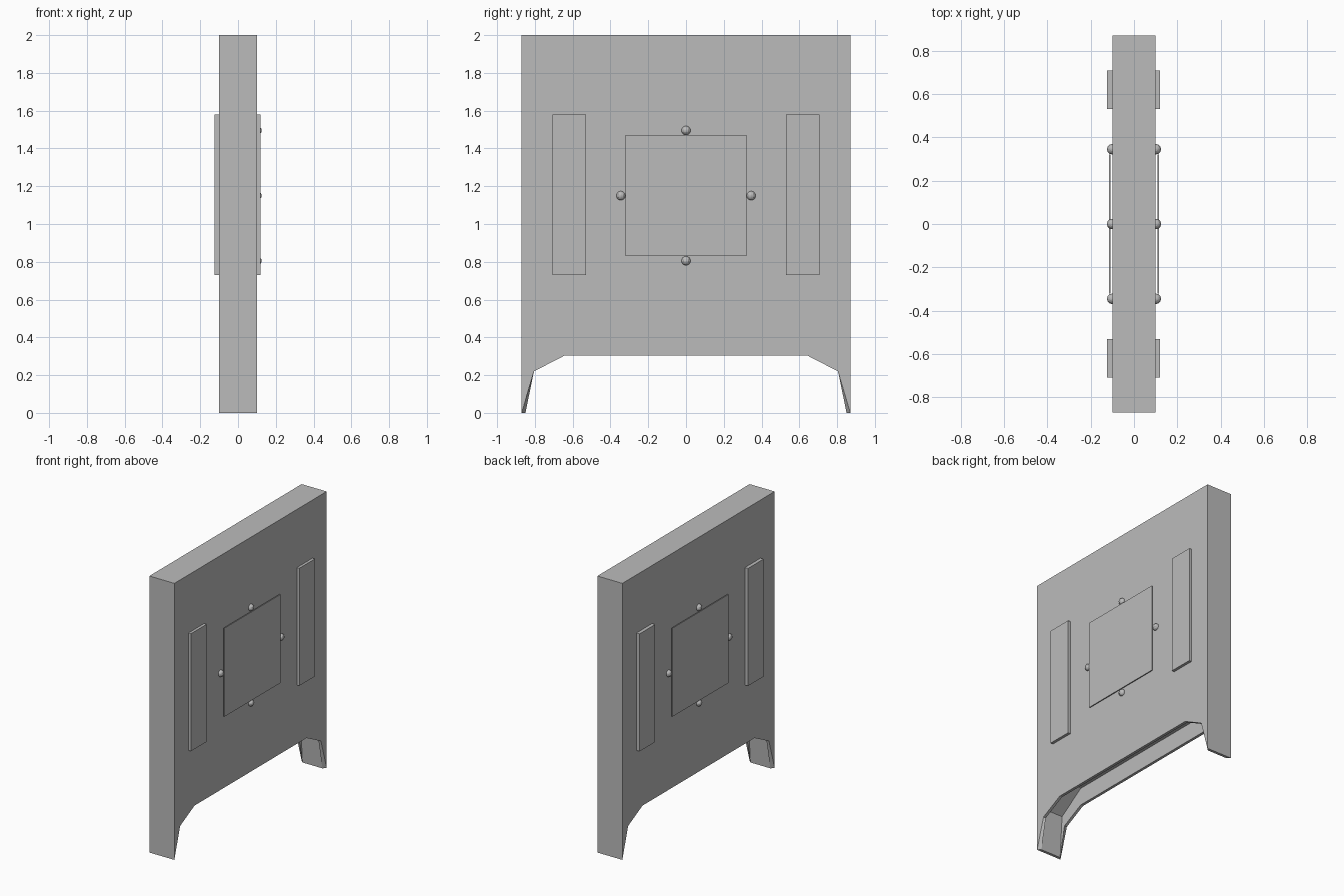
import bpy, bmesh
from mathutils import Vector

cube = bpy.data.objects.get("Cube")
if cube:
    bpy.data.objects.remove(cube, do_unlink=True)

grey = bpy.data.materials.new("plain grey")
grey.use_nodes = True
grey.diffuse_color = (0.5, 0.5, 0.5, 1)
grey.node_tree.nodes["Principled BSDF"].inputs["Base Color"].default_value = (0.5, 0.5, 0.5, 1)


def finish(name, bm):
    bmesh.ops.recalc_face_normals(bm, faces=bm.faces[:])
    mesh = bpy.data.meshes.new(name)
    bm.to_mesh(mesh)
    bm.free()
    mesh.materials.append(grey)
    obj = bpy.data.objects.new(name, mesh)
    bpy.context.collection.objects.link(obj)
    return obj


def box(name, low, high):
    low, high = Vector(low), Vector(high)
    bm = bmesh.new()
    bmesh.ops.create_cube(bm, size=1)
    for v in bm.verts:
        v.co = (low + high) / 2 + v.co * (high - low)
    return finish(name, bm)


def stud(name, location):
    bm = bmesh.new()
    bmesh.ops.create_uvsphere(bm, u_segments=12, v_segments=8, radius=0.024)
    bmesh.ops.translate(bm, verts=bm.verts[:], vec=location)
    return finish(name, bm)


def slab():
    """Thick upright slab with an arched foot and a channel up its underside."""
    bm = bmesh.new()

    def arch(x, half):
        points = half + [(-y, z) for y, z in reversed(half)]
        return [bm.verts.new((x, y, z)) for y, z in points]

    edge = [(0.87, 0), (0.805, 0.22), (0.64, 0.305)]
    lip = [(0.85, 0), (0.805, 0.22), (0.64, 0.305)]
    roof = [(0.85, 0), (0.83, 0.3), (0.64, 0.43)]
    rows = [arch(x, half) for x, half in (
        (-0.1, edge), (-0.08, lip), (-0.08, roof),
        (0.08, roof), (0.08, lip), (0.1, edge))]
    # Underside rims, channel walls and channel roof
    for a, b in zip(rows, rows[1:]):
        for i in range(len(a) - 1):
            bm.faces.new((a[i], a[i + 1], b[i + 1], b[i]))
    first, last = rows[0], rows[-1]
    # Broad sides, ends, top and soles of the feet
    tops = []
    for row in (first, last):
        x = row[0].co.x
        corners = [bm.verts.new((x, y, 2)) for y in (-0.87, 0.87)]
        tops.append(corners)
        bm.faces.new(row + corners)
    (a0, a1), (b0, b1) = tops
    bm.faces.new((a0, a1, b1, b0))
    bm.faces.new((first[0], a1, b1, last[0]))
    bm.faces.new((first[-1], a0, b0, last[-1]))
    for end in (0, -1):
        bm.faces.new((first[end], rows[1][end], rows[4][end], last[end]))
    bmesh.ops.remove_doubles(bm, verts=bm.verts[:], dist=0.0005)
    return finish("slab", bm)


slab()

# Fittings repeated on both broad sides
for side, s, depth in (("left", 1, 0.12), ("right", -1, 0.125)):
    for end, t in (("back", 1), ("front", -1)):
        y0, y1 = sorted((t * 0.53, t * 0.708))
        x0, x1 = sorted((s * 0.095, s * depth))
        box(f"{side}_{end}_strip", (x0, y0, 0.73), (x1, y1, 1.58))
    x0, x1 = sorted((s * 0.109, s * 0.116))
    box(f"{side}_square_plate", (x0, -0.32, 0.83), (x1, 0.32, 1.47))
    for where, dy, dz in (("top", 0, 1), ("bottom", 0, -1), ("back", 1, 0), ("front", -1, 0)):
        stud(f"{side}_{where}_stud", (s * 0.101, dy * 0.345, 1.15 + dz * 0.345))
